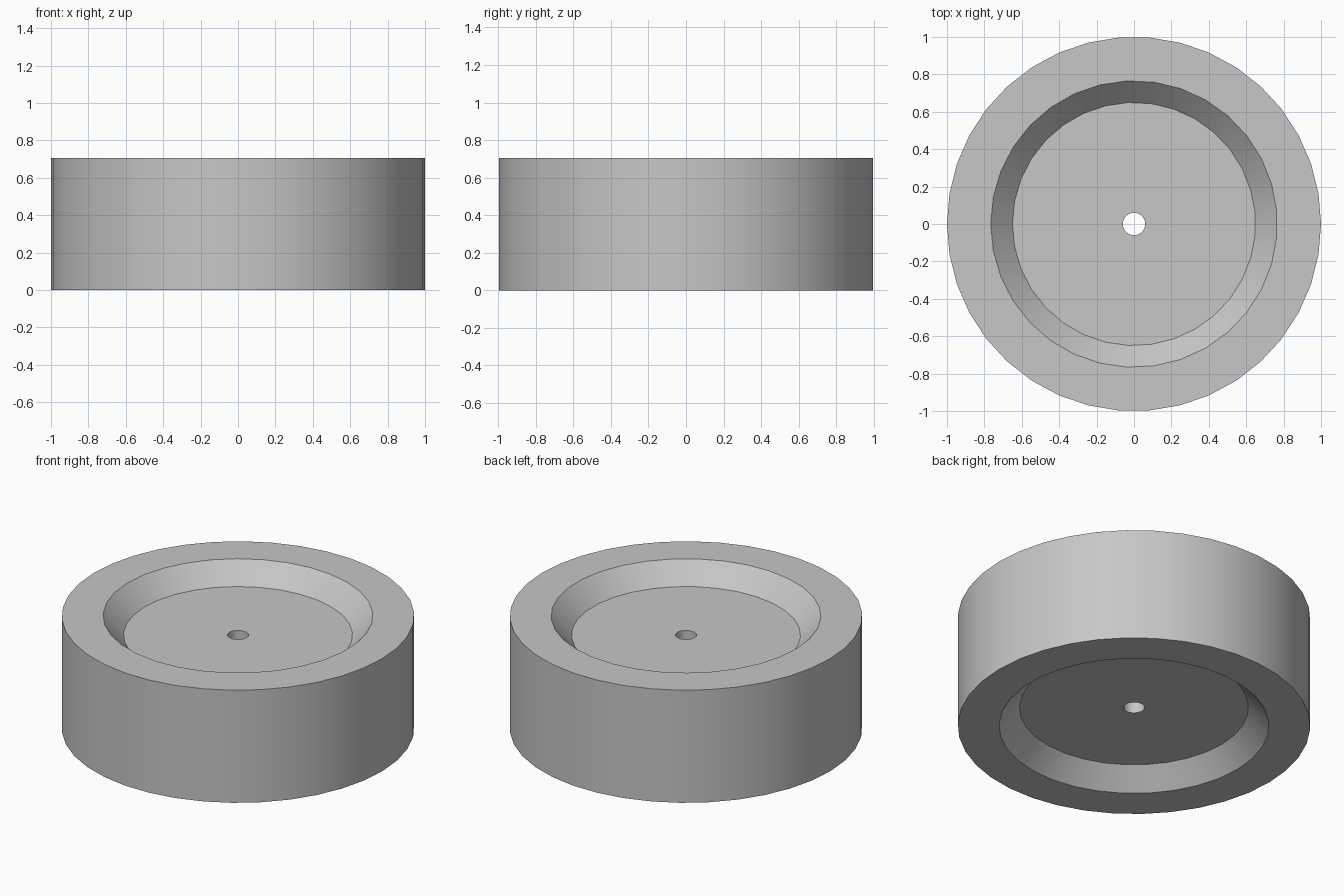
import bpy
import bmesh
from math import cos, sin, pi

cube = bpy.data.objects.get("Cube")
if cube:
    bpy.data.objects.remove(cube)

HEIGHT, DEPTH = 0.705, 0.12
OUTER_R, RIM_R, FLOOR_R, HOLE_R = 1.0, 0.766, 0.65, 0.06
OUTER_SIDES, RECESS_SIDES, HOLE_SIDES = 38, 33, 24

grey = bpy.data.materials.new("plain_grey")
grey.use_nodes = True
colour = (0.57, 0.57, 0.57, 1)
grey.diffuse_color = colour
grey.node_tree.nodes["Principled BSDF"].inputs["Base Color"].default_value = colour

bm = bmesh.new()


def ring(radius, z, sides):
    """Closed loop of vertices and edges, with a corner on the -x side."""
    angles = [pi + 2 * pi * i / sides for i in range(sides)]
    verts = [bm.verts.new((radius * cos(a), radius * sin(a), z)) for a in angles]
    edges = [bm.edges.new((verts[i - 1], verts[i])) for i in range(sides)]
    return verts, edges


def wall(a, b):
    """Band of quads between two rings with the same number of sides."""
    for i in range(len(a[0])):
        bm.faces.new((a[0][i - 1], a[0][i], b[0][i], b[0][i - 1]))


def flat_annulus(a, b):
    """Flat face area between two rings at one height."""
    bmesh.ops.triangle_fill(bm, use_beauty=True, edges=a[1] + b[1], normal=(0, 0, 1))


# Each end: rim, sloping recess wall and recessed floor
ends = []
for z, floor_z in ((0, DEPTH), (HEIGHT, HEIGHT - DEPTH)):
    outer = ring(OUTER_R, z, OUTER_SIDES)
    rim = ring(RIM_R, z, RECESS_SIDES)
    floor = ring(FLOOR_R, floor_z, RECESS_SIDES)
    hole = ring(HOLE_R, floor_z, HOLE_SIDES)
    flat_annulus(outer, rim)
    wall(rim, floor)
    flat_annulus(floor, hole)
    ends.append((outer, hole))

# Outer wall and axle bore join the two ends
for lower, upper in zip(*ends):
    wall(lower, upper)

bmesh.ops.recalc_face_normals(bm, faces=bm.faces[:])
mesh = bpy.data.meshes.new("wheel")
bm.to_mesh(mesh)
bm.free()
mesh.materials.append(grey)

wheel = bpy.data.objects.new("wheel", mesh)
bpy.context.collection.objects.link(wheel)
bpy.ops.object.select_all(action="DESELECT")
wheel.select_set(True)
bpy.context.view_layer.objects.active = wheel
bpy.ops.object.shade_smooth_by_angle(angle=pi / 6)
